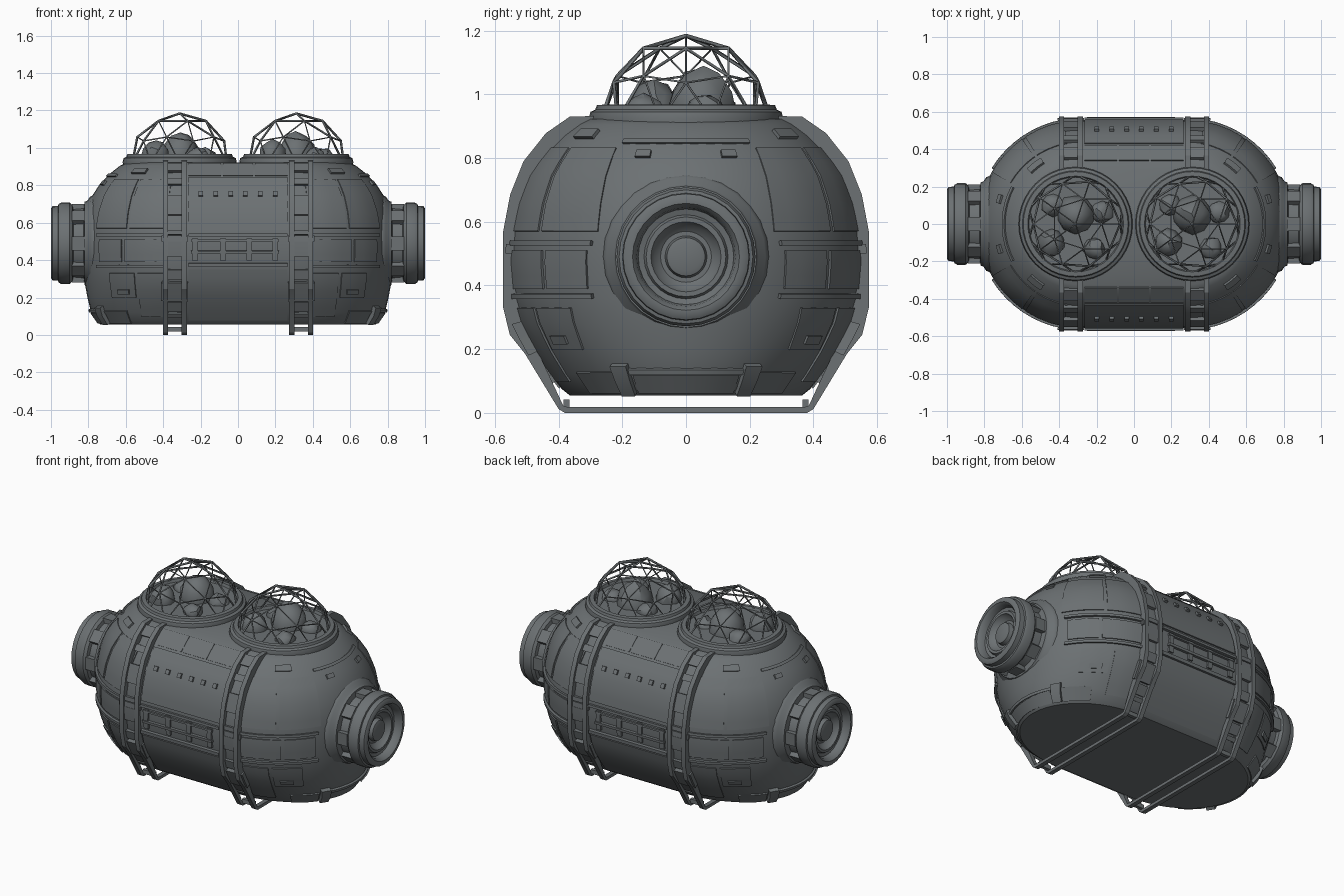
import bpy, bmesh, math, random
from mathutils import Vector, Matrix

if "Cube" in bpy.data.objects:
    bpy.data.objects.remove(bpy.data.objects["Cube"])

random.seed(4)
mat = bpy.data.materials.new("gunmetal grey")
mat.diffuse_color = (0.15, 0.165, 0.172, 1)
mat.use_nodes = True
mat.node_tree.nodes["Principled BSDF"].inputs["Base Color"].default_value = mat.diffuse_color

# hull levels: z, half length, half width
LEVELS = [(.055, .735, .365), (.075, .76, .39), (.12, .785, .425), (.2, .805, .48), (.28, .82, .523),
          (.36, .83, .547), (.48, .835, .557), (.58, .828, .55), (.66, .812, .532), (.74, .782, .502),
          (.81, .737, .455), (.87, .675, .4), (.905, .63, .355), (.922, .595, .325)]
S = 0.28  # end of the straight middle


def finish(name, bm, angle=35):
    bmesh.ops.recalc_face_normals(bm, faces=bm.faces)
    me = bpy.data.meshes.new(name)
    bm.to_mesh(me)
    bm.free()
    me.materials.append(mat)
    ob = bpy.data.objects.new(name, me)
    bpy.context.collection.objects.link(ob)
    bpy.ops.object.select_all(action='DESELECT')
    ob.select_set(True)
    bpy.context.view_layer.objects.active = ob
    bpy.ops.object.shade_smooth_by_angle(angle=math.radians(angle))
    return ob


def size_at(z):
    for (z0, a0, b0), (z1, a1, b1) in zip(LEVELS, LEVELS[1:]):
        if z <= z1:
            t = (z - z0) / (z1 - z0)
            return a0 + (a1 - a0) * t, b0 + (b1 - b0) * t
    return LEVELS[-1][1:]


def end_pt(side, deg, z):
    hx, hy = size_at(z)
    a = math.radians(deg)
    return Vector((side * (S + (hx - S) * math.cos(a)), hy * math.sin(a), z))


def mid_pt(side, x, z):
    return Vector((x, side * size_at(z)[1], z))


def add_patch(bm, fn, side, u0, u1, z0, z1, h):
    """Raised plate following the hull, standing h proud of it."""
    nu, nz = (max(1, int(abs(u1 - u0) / 6)) if fn is end_pt else 1), max(1, int((z1 - z0) / .04))
    layers = []
    for off in (-.01, h):
        grid = []
        for j in range(nz + 1):
            row = []
            for i in range(nu + 1):
                u, z = u0 + (u1 - u0) * i / nu, z0 + (z1 - z0) * j / nz
                p = fn(side, u, z)
                n = Vector((p.x - math.copysign(min(abs(p.x), S), p.x), p.y, (z - .47) * .8)).normalized()
                row.append(bm.verts.new(p + n * off))
            grid.append(row)
        for j in range(nz):
            for i in range(nu):
                bm.faces.new((grid[j][i], grid[j][i + 1], grid[j + 1][i + 1], grid[j + 1][i]))
        layers.append(grid)
    a, b = layers
    rim = ([(0, i) for i in range(nu)] + [(j, nu) for j in range(nz)]
           + [(nz, i) for i in range(nu, 0, -1)] + [(j, 0) for j in range(nz, 0, -1)])
    for (j, i), (l, k) in zip(rim, rim[1:] + rim[:1]):
        bm.faces.new((a[j][i], a[l][k], b[l][k], b[j][i]))


def add_box(bm, c, size, rot=Matrix()):
    m = Matrix.Translation(c) @ rot @ Matrix.Diagonal((*size, 1))
    bmesh.ops.create_cube(bm, size=1, matrix=m)


def lathe(name, profile, matrix, n=32):
    """Spin (radius, height) points about z, then place with matrix."""
    bm = bmesh.new()
    vs = [bm.verts.new((r, 0, h)) for r, h in profile]
    es = [bm.edges.new(p) for p in zip(vs, vs[1:])]
    bmesh.ops.spin(bm, geom=vs + es, axis=(0, 0, 1), cent=(0, 0, 0), angle=2 * math.pi, steps=n)
    bmesh.ops.remove_doubles(bm, verts=bm.verts, dist=1e-4)
    bmesh.ops.transform(bm, matrix=matrix, verts=bm.verts)
    return finish(name, bm)


# hull
bm = bmesh.new()
rings = []
for z, _, _ in LEVELS:
    pts = [end_pt(1, -90 + 7.5 * i, z) for i in range(25)] + [end_pt(-1, 90 - 7.5 * i, z) for i in range(25)]
    rings.append([bm.verts.new(p) for p in pts])
for a, b in zip(rings, rings[1:]):
    for i in range(50):
        k = (i + 1) % 50
        bm.faces.new((a[i], a[k], b[k], b[i]))
bm.faces.new(rings[0])
bm.faces.new(rings[-1])
finish("hull", bm)

# end panels: belts, seams, bottom brackets and small hatches
bm = bmesh.new()
for s in (-1, 1):
    for w in (-1, 1):
        for z in (.36, .525):
            add_patch(bm, end_pt, s, w * 32, w * 80, z, z + .015, .014)
        add_patch(bm, end_pt, s, w * 34, w * 52, .39, .51, .007)
        add_patch(bm, end_pt, s, w * 54, w * 80, .39, .51, .007)
        add_patch(bm, end_pt, s, w * 42, w * 60, .2, .33, .006)
        add_patch(bm, end_pt, s, w * 62, w * 80, .1, .33, .006)
        add_patch(bm, end_pt, s, w * 30, w * 55, .57, .83, .005)
        add_patch(bm, end_pt, s, w * 57, w * 80, .57, .83, .005)
        add_patch(bm, end_pt, s, w * 48, w * 56, .22, .245, .014)
        add_patch(bm, end_pt, s, w * 14, w * 20, .8, .82, .012)
        add_patch(bm, end_pt, s, w * 45, w * 58, .86, .885, .012)
        add_patch(bm, end_pt, s, w * 24, w * 31, .065, .155, .022)
        add_patch(bm, end_pt, s, w * 32, w * 52, .065, .13, .008)
    add_patch(bm, end_pt, s, -24, 24, .125, .14, .012)
    add_patch(bm, end_pt, s, -23, 23, .065, .12, .006)
    add_patch(bm, end_pt, s, -28, 28, .845, .857, .008)
finish("end_panels", bm)

# side panels between the ribs
bm = bmesh.new()
for s in (-1, 1):
    add_patch(bm, mid_pt, s, -.265, .265, .56, .84, .008)
    add_patch(bm, mid_pt, s, -.265, .265, .08, .35, .006)
    for x0, x1 in ((-.265, -.09), (-.08, .08), (.09, .265)):
        add_patch(bm, mid_pt, s, x0, x1, .85, .915, .006)
    add_patch(bm, mid_pt, s, -.265, .265, .525, .54, .016)
    add_patch(bm, mid_pt, s, -.265, .265, .365, .385, .018)
    add_patch(bm, mid_pt, s, -.25, .22, .435, .45, .018)
    add_patch(bm, mid_pt, s, -.25, .22, .5, .51, .014)
    for x in (-.23, -.08, .06, .2):
        add_patch(bm, mid_pt, s, x - .015, x + .015, .4, .515, .012)
    for i in range(6):
        x = -.2 + .08 * i
        add_patch(bm, mid_pt, s, x - .012, x + .012, .738, .76, .02)
finish("side_panels", bm)

# ribs: twin rails round the hull with rungs and foot blocks
HALF = [(.29, .932), (.365, .93), (.44, .878), (.51, .79), (.552, .685), (.574, .57), (.574, .33),
        (.553, .245), (.505, .185), (.4, .012), (.38, 0)]
DEPTH = [.05] * 8 + [.04, .018, .018]
for s in (-1, 1):
    cx = s * .337
    path = []
    for i, (y, z) in enumerate(HALF):
        p = Vector((0, y, z))
        d = Vector((0, *HALF[min(i + 1, 10)])) - Vector((0, *HALF[max(i - 1, 0)]))
        n = Vector((0, d.z, -d.y)).normalized()
        q = Vector((0, .37, .018)) if i == 10 else p + n * DEPTH[i]
        path.append((p, q))
    flip = Matrix.Diagonal((1, -1, 1))
    full = path + [(flip @ p, flip @ q) for p, q in reversed(path)]
    bm = bmesh.new()
    for x0, x1 in ((-.063, -.036), (.036, .063)):
        secs = [[bm.verts.new(v + Vector((cx + x, 0, 0))) for v, x in ((p, x0), (p, x1), (q, x1), (q, x0))]
                for p, q in full]
        for a, b in zip(secs, secs[1:]):
            for i in range(4):
                k = (i + 1) % 4
                bm.faces.new((a[i], a[k], b[k], b[i]))
        bm.faces.new(secs[0])
        bm.faces.new(secs[-1])
    finish("rib_rails", bm, 20)

    bm = bmesh.new()
    for w in (-1, 1):
        for z0, z1 in ((.3, .35), (.42, .5), (.535, .56), (.64, .74), (.8, .83), (.87, .91)):
            add_patch(bm, mid_pt, w, cx - .037, cx + .037, z0, z1, .014)
        for z0, z1 in ((.1, .12), (.13, .18)):
            add_patch(bm, mid_pt, w, cx - .037, cx + .037, z0, z1, .016)
        add_patch(bm, mid_pt, w, cx - .07, cx + .07, .19, .285, .024)
        add_patch(bm, mid_pt, w, cx - .07, cx + .07, .5, .53, .012)
        add_box(bm, (cx, w * .375, .03), (.08, .02, .025))
    finish("rib_rungs", bm)

# end ports
PORT = [(.262, -.05), (.262, -.015), (.25, .01), (.228, .025), (.222, .04), (.19, .045), (.185, .1), (.205, .105),
        (.218, .12), (.218, .165), (.21, .18), (.2, .182), (.198, .212), (.185, .22), (.168, .22), (.155, .205),
        (.15, .175), (.132, .17), (.125, .185), (.11, .185), (.1, .165), (.08, .15), (.066, .15),
        (.06, .175), (.045, .18), (0, .18)]
for s in (-1, 1):
    turn = Matrix.Translation((s * .78, 0, .49)) @ Matrix.Rotation(s * math.pi / 2, 4, 'Y')
    lathe("end_port", PORT, turn, 28)
    bm = bmesh.new()
    for i in range(8):
        a = math.pi / 4 * i
        add_box(bm, (.193 * math.cos(a), .193 * math.sin(a), .073), (.035, .075, .07), Matrix.Rotation(a, 4, 'Z'))
    bmesh.ops.transform(bm, matrix=turn, verts=bm.verts)
    finish("port_clamps", bm)

# domes with ring, geodesic frame and rocks inside
RING = [(.3, .89), (.305, .925), (.3, .945), (.285, .952), (.28, .966), (.256, .968), (.25, .952), (0, .952)]
for s in (-1, 1):
    cx = s * .312
    lathe("dome_ring", RING, Matrix.Translation((cx, 0, 0)), 40)

    bm = bmesh.new()
    bmesh.ops.create_icosphere(bm, subdivisions=2, radius=.266, matrix=Matrix.Translation((cx, 0, .918)))
    bmesh.ops.delete(bm, geom=[v for v in bm.verts if v.co.z < .9], context='VERTS')
    frame = finish("dome_frame", bm)
    mod = frame.modifiers.new("struts", 'WIREFRAME')
    mod.thickness = .013
    mod.use_even_offset = False

    bm = bmesh.new()
    for x, y, r, top in ((0, .05, .105, 1.085), (-.13, -.1, .075, 1.045), (.1, -.13, .06, 1.0), (.14, .06, .06, 1.0),
                         (-.12, .1, .06, 1.0)):
        m = Matrix.Translation((cx + x, y, .95)) @ Matrix.Diagonal((r, r, top - .95, 1))
        new = bmesh.ops.create_icosphere(bm, subdivisions=2, radius=1, matrix=m)["verts"]
        for v in new:
            v.co += Vector([random.uniform(-.006, .006) for _ in range(3)])
    finish("dome_rocks", bm)
